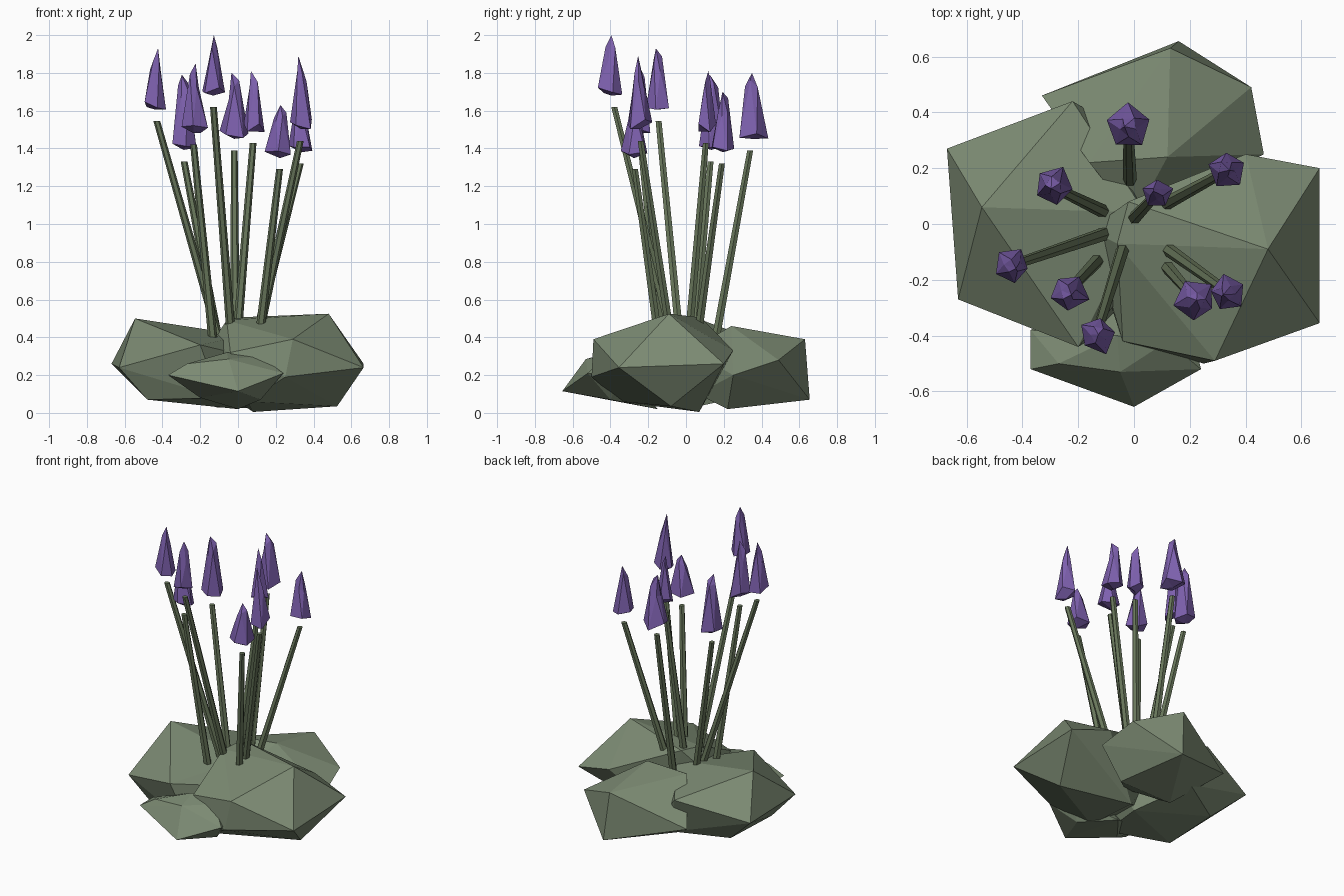
import bpy, bmesh, random
from math import cos, sin, pi
from mathutils import Vector

if "Cube" in bpy.data.objects:
    bpy.data.objects.remove(bpy.data.objects["Cube"])

random.seed(11)


def material(name, rgb):
    m = bpy.data.materials.new(name)
    m.diffuse_color = (*rgb, 1)
    m.use_nodes = True
    m.node_tree.nodes["Principled BSDF"].inputs["Base Color"].default_value = m.diffuse_color
    return m


MOSS = material("moss", (0.20, 0.255, 0.17))
STEM = material("stem_green", (0.14, 0.185, 0.105))
PETAL = material("petal_purple", (0.21, 0.12, 0.43))


def finish(name, bm, mat):
    bmesh.ops.recalc_face_normals(bm, faces=bm.faces)
    me = bpy.data.meshes.new(name)
    bm.to_mesh(me)
    bm.free()
    me.materials.append(mat)
    ob = bpy.data.objects.new(name, me)
    bpy.context.collection.objects.link(ob)
    return ob


def clump(name, points):
    """Faceted boulder-like leaf mound: convex hull of its corner points."""
    bm = bmesh.new()
    for p in points:
        bm.verts.new(p)
    bmesh.ops.convex_hull(bm, input=bm.verts)
    loose = [v for v in bm.verts if not v.link_faces]
    bmesh.ops.delete(bm, geom=loose, context='VERTS')
    finish(name, bm, MOSS)


def stem(name, base, top):
    """Thin six-sided tapered stalk."""
    bm = bmesh.new()
    rings = []
    for c, r in ((base, 0.025), (top, 0.018)):
        rings.append([bm.verts.new(c + Vector((r * cos(i * pi / 3), r * sin(i * pi / 3), 0)))
                      for i in range(6)])
    for i in range(6):
        j = (i + 1) % 6
        bm.faces.new((rings[0][i], rings[0][j], rings[1][j], rings[1][i]))
    bm.faces.new(rings[0])
    bm.faces.new(rings[1])
    finish(name, bm, STEM)


def flower(name, x, y, z0, z1, r):
    """Stretched icosahedron bud, wide at the bottom and pinched at the tip."""
    bm = bmesh.new()
    h, spin = z1 - z0, random.uniform(0, 2 * pi)
    jit = lambda s: random.uniform(-s, s)

    def ring(radius, z, off, dz):
        out = []
        for i in range(5):
            a = spin + (i + off) * 2 * pi / 5
            k = radius * (1 + jit(0.18))
            out.append(bm.verts.new((x + k * cos(a), y + k * sin(a), z + jit(dz) * h)))
        return out
    low = ring(r * 1.1, z0 + 0.09 * h, 0, 0.07)
    high = ring(r * 0.45, z0 + 0.74 * h, 0.5, 0.16)
    bottom = bm.verts.new((x, y, z0 + 0.03 * h))
    tip = bm.verts.new((x + jit(0.015), y + jit(0.015), z1))
    for i in range(5):
        j = (i + 1) % 5
        bm.faces.new((low[i], low[j], high[i]))
        bm.faces.new((low[j], high[j], high[i]))
        bm.faces.new((high[i], high[j], tip))
        bm.faces.new((low[j], low[i], bottom))
    finish(name, bm, PETAL)


# Leaf mounds at the base
clump("mound_right", [
    (0.48, -0.09, 0.525), (0.29, -0.49, 0.39), (0.665, -0.355, 0.24), (0.665, 0.20, 0.26),
    (0.40, 0.25, 0.33), (-0.02, 0.08, 0.505), (-0.06, -0.07, 0.49), (-0.04, -0.42, 0.32),
    (0.25, -0.50, 0.19), (0.525, -0.08, 0.035), (0.08, 0.07, 0.005), (0.05, -0.35, 0.06),
    (-0.16, -0.02, 0.34), (-0.14, -0.12, 0.15)])
clump("mound_left", [
    (-0.545, 0.06, 0.50), (-0.67, 0.27, 0.26), (-0.63, -0.27, 0.24), (-0.20, -0.44, 0.36),
    (-0.22, 0.44, 0.36), (-0.17, 0.41, 0.30), (0.04, 0.04, 0.41), (-0.48, -0.23, 0.07),
    (-0.46, 0.18, 0.07), (-0.15, 0.36, 0.10), (-0.10, -0.38, 0.08), (0.0, 0.0, 0.02),
    (0.05, -0.15, 0.3)])
clump("mound_back", [
    (0.13, 0.63, 0.39), (0.16, 0.655, 0.07), (-0.33, 0.46, 0.20), (0.42, 0.49, 0.28),
    (0.465, 0.25, 0.20), (-0.16, 0.22, 0.44), (0.12, 0.24, 0.46), (0.0, 0.02, 0.33),
    (0.29, 0.22, 0.02), (-0.12, 0.20, 0.03), (0.12, 0.06, 0.1)])
clump("mound_front", [
    (0.0, -0.655, 0.115), (-0.37, -0.52, 0.20), (0.24, -0.52, 0.21), (-0.27, -0.50, 0.26),
    (-0.05, -0.53, 0.285), (-0.06, -0.40, 0.32), (0.12, -0.42, 0.30), (-0.37, -0.38, 0.20),
    (0.20, -0.35, 0.18), (-0.20, -0.40, 0.08), (0.12, -0.40, 0.07), (0.0, -0.15, 0.02)])

# Per flower: base x, y | stem top x, y, z | flower tip z, radius
plants = [
    (-0.015, 0.17, -0.02, 0.34, 1.39, 1.80, 0.072),
    (0.11, 0.07, 0.33, 0.19, 1.32, 1.70, 0.065),
    (0.00, 0.02, 0.08, 0.105, 1.43, 1.81, 0.050),
    (-0.12, 0.05, -0.285, 0.13, 1.33, 1.79, 0.070),
    (-0.12, -0.04, -0.43, -0.145, 1.545, 1.93, 0.060),
    (-0.14, -0.14, -0.235, -0.24, 1.42, 1.85, 0.065),
    (-0.04, -0.09, -0.13, -0.38, 1.62, 2.00, 0.063),
    (0.12, -0.155, 0.22, -0.27, 1.29, 1.63, 0.068),
    (0.12, -0.09, 0.33, -0.24, 1.44, 1.89, 0.056),
]
for i, (bx, by, tx, ty, tz, fz, r) in enumerate(plants, 1):
    base, top = Vector((bx, by, 0.46)), Vector((tx, ty, tz))
    base -= (top - base) * 0.12  # root the stalk inside the mound
    stem(f"stem_{i}", base, top)
    # the bud leans outward slightly beyond the stem top
    flower(f"flower_{i}", tx + (tx - bx) * 0.02, ty + (ty - by) * 0.05, tz + 0.05, fz, r)
